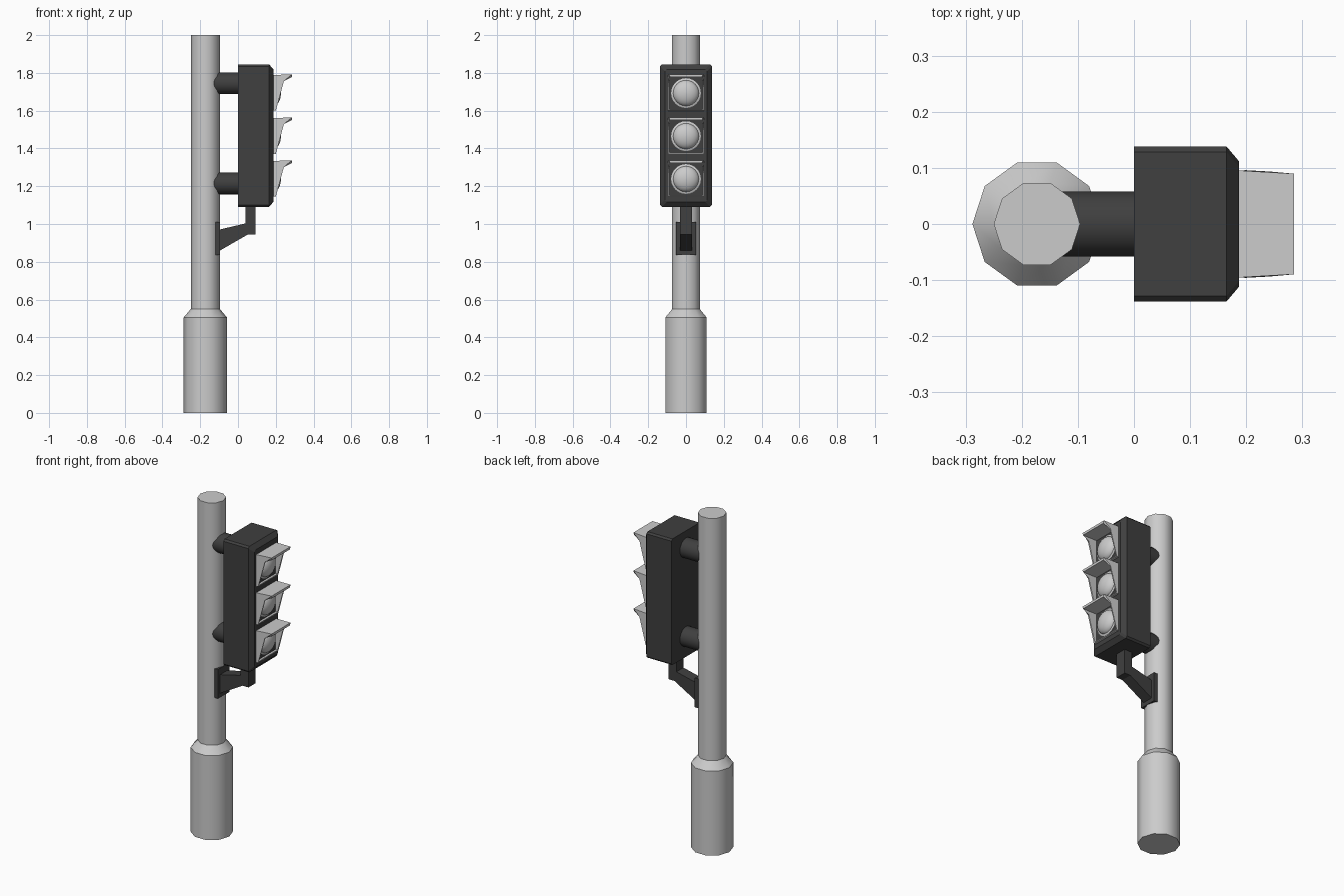
import bpy, bmesh, math
from mathutils import Matrix

cube = bpy.data.objects.get("Cube")
if cube:
    bpy.data.objects.remove(cube, do_unlink=True)


def make_material(name, value):
    m = bpy.data.materials.new(name)
    m.use_nodes = True
    color = (value, value, value, 1)
    m.diffuse_color = color
    m.node_tree.nodes["Principled BSDF"].inputs["Base Color"].default_value = color
    return m


LIGHT = make_material("light grey", 0.6)
DARK = make_material("dark grey", 0.05)


def finish(name, bm, mat, smooth=38):
    bmesh.ops.recalc_face_normals(bm, faces=bm.faces)
    me = bpy.data.meshes.new(name)
    bm.to_mesh(me)
    bm.free()
    me.materials.append(mat)
    ob = bpy.data.objects.new(name, me)
    bpy.context.collection.objects.link(ob)
    if smooth:
        bpy.ops.object.select_all(action='DESELECT')
        ob.select_set(True)
        bpy.context.view_layer.objects.active = ob
        bpy.ops.object.shade_smooth_by_angle(angle=math.radians(smooth))
    return ob


def lathe(name, profile, sides, mat, matrix):
    """Closed solid from (radius, height) rings around the local z axis."""
    bm = bmesh.new()
    rings = []
    for r, h in profile:
        angles = [math.tau * i / sides for i in range(sides)]
        rings.append([bm.verts.new((r * math.cos(a), r * math.sin(a), h)) for a in angles])
    for low, high in zip(rings, rings[1:]):
        for i in range(sides):
            j = (i + 1) % sides
            bm.faces.new((low[i], low[j], high[j], high[i]))
    bm.faces.new(rings[0])
    bm.faces.new(rings[-1])
    bm.transform(matrix)
    return finish(name, bm, mat)


def prism(name, profile, half_width, mat):
    """Side outline in x, z extruded across y."""
    bm = bmesh.new()
    sides = [[bm.verts.new((x, y, z)) for x, z in profile]
             for y in (-half_width, half_width)]
    for side in sides:
        bm.faces.new(side)
    n = len(profile)
    for i in range(n):
        j = (i + 1) % n
        bm.faces.new((sides[0][i], sides[0][j], sides[1][j], sides[1][i]))
    return finish(name, bm, mat, 0)


def along_x(x, z):
    return Matrix.Translation((x, 0, z)) @ Matrix.Rotation(math.pi / 2, 4, 'Y')


# Pole with thick foot
lathe("pole", [(0.115, 0), (0.115, 0.505), (0.077, 0.55), (0.077, 2)], 10, LIGHT,
      Matrix.Translation((-0.173, 0, 0)))

# Lamp housing: clipped corners and a chamfered front
bm = bmesh.new()
rings = []
for x, inset in ((0, 0), (0.165, 0), (0.187, 0.026)):
    w, h, c = 0.138 - inset, 0.377 - inset, 0.01
    corner = [(w, h - c), (w - c, h)]
    quarter = corner + [(-y, z) for y, z in reversed(corner)]
    outline = quarter + [(-y, -z) for y, z in quarter]
    rings.append([bm.verts.new((x, y, 1.468 + z)) for y, z in outline])
for a, b in zip(rings, rings[1:]):
    for i in range(len(a)):
        j = (i + 1) % len(a)
        bm.faces.new((a[i], a[j], b[j], b[i]))
bm.faces.new(rings[0])
bm.faces.new(rings[-1])
finish("lamp_housing", bm, DARK, 0)

# Round mounts between pole and housing
for name, z in (("upper_mount", 1.745), ("lower_mount", 1.215)):
    lathe(name, [(0.058, 0), (0.058, 0.16)], 20, DARK, along_x(-0.155, z))

# Support bracket below the housing
prism("bracket_plate", [(-0.12, 0.835), (-0.095, 0.835), (-0.095, 1.01), (-0.12, 1.01)],
      0.053, DARK)
prism("bracket_arm", [(-0.1, 0.857), (0.053, 0.945), (0.093, 0.945), (0.093, 1.1),
                      (0.04, 1.1), (0.04, 1.003), (-0.1, 0.97)], 0.033, DARK)

# Three lamps, each with lens, rim and hood
for label, z in (("top", 1.693), ("middle", 1.465), ("bottom", 1.238)):
    dome = [(0.069 * math.cos(t), 0.04 * math.sin(t))
            for t in (math.pi / 2 * k / 8 for k in range(8))]
    dome.append((0.002, 0.04))
    lathe(label + "_lens", dome, 24, LIGHT, along_x(0.187, z))
    lathe(label + "_lens_rim", [(0.079, 0), (0.079, 0.004), (0.071, 0.008)], 24, LIGHT,
          along_x(0.185, z))

    # Hood: thin open box with slanted mouth and projecting peak
    bm = bmesh.new()
    outline = [(0.183, 0.092, 0.092), (0.285, 0.092, 0.087), (0.243, 0.064, 0.09),
               (0.2, -0.09, 0.092), (0.183, -0.09, 0.092)]
    left, right = [[bm.verts.new((x, s * y, z + dz)) for x, dz, y in outline]
                   for s in (1, -1)]
    bm.faces.new(left)
    bm.faces.new(right)
    for i in (0, 3):
        bm.faces.new((left[i], left[i + 1], right[i + 1], right[i]))
    hood = finish(label + "_hood", bm, LIGHT, 0)
    wall = hood.modifiers.new("Wall", 'SOLIDIFY')
    wall.thickness = 0.007
    wall.offset = 0
    wall.use_even_offset = True
